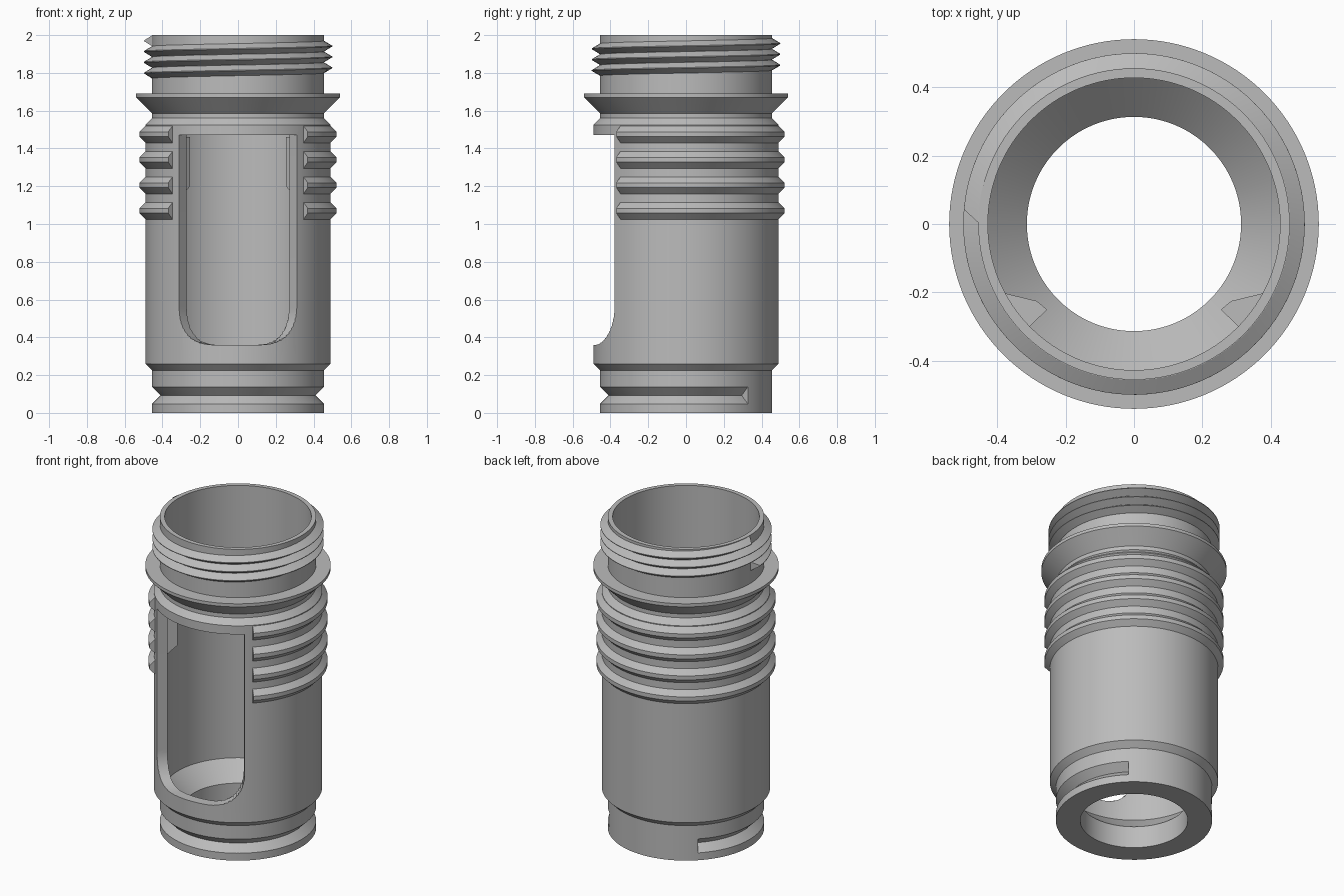
import bpy, bmesh
from math import sin, cos, tan, pi, radians

old = bpy.data.objects.get("Cube")
if old:
    bpy.data.objects.remove(old, do_unlink=True)

GREY = (0.5, 0.5, 0.5, 1)
mat = bpy.data.materials.new("plain grey")
mat.use_nodes = True
mat.diffuse_color = GREY
mat.node_tree.nodes["Principled BSDF"].inputs["Base Color"].default_value = GREY


def make(name, bm):
    bmesh.ops.recalc_face_normals(bm, faces=bm.faces)
    mesh = bpy.data.meshes.new(name)
    bm.to_mesh(mesh)
    bm.free()
    mesh.materials.append(mat)
    ob = bpy.data.objects.new(name, mesh)
    bpy.context.collection.objects.link(ob)
    return ob


def bridge(bm, rings, closed):
    """Skin a list of equal vertex rings, joining last to first or capping."""
    n = len(rings[0])
    pairs = list(zip(rings, rings[1:]))
    if closed:
        pairs.append((rings[-1], rings[0]))
    for a, b in pairs:
        for i in range(n):
            k = (i + 1) % n
            bm.faces.new((a[i], a[k], b[k], b[i]))
    if not closed:
        bm.faces.new(rings[0])
        bm.faces.new(rings[-1])


def sweep(name, profile, start=0, end=360, steps=128, rise=0, skew=0):
    """Turn a closed (radius, z) profile about z, optionally as a helix."""
    closed = end - start == 360 and not rise
    bm = bmesh.new()
    base = min(r for r, z in profile)
    rings = []
    for s in range(steps if closed else steps + 1):
        t = s / steps
        ring = []
        for r, z in profile:
            lean = skew * (r - base)
            a = radians(start + lean + (end - start - 2 * lean) * t)
            ring.append(bm.verts.new((r * cos(a), r * sin(a), z + rise * t)))
        rings.append(ring)
    bridge(bm, rings, closed)
    return make(name, bm)


def prism(name, ring_a, ring_b):
    bm = bmesh.new()
    bridge(bm, [[bm.verts.new(p) for p in ring] for ring in (ring_a, ring_b)], False)
    return make(name, bm)


# Hollow body with flange, shoulders and conical floor
body = sweep("body", [
    (0.455, 0), (0.455, 0.225), (0.49, 0.26), (0.49, 1.525), (0.455, 1.56),
    (0.455, 1.585), (0.54, 1.67), (0.54, 1.69), (0.455, 1.69), (0.455, 2),
    (0.427, 2), (0.427, 0.25), (0.313, 0.14), (0.313, 0)])

# Cutter for the V groove near the foot, left out at the back
groove = sweep("groove_cutter", [(0.41, 0.0925), (0.48, 0.0225), (0.48, 0.1625)],
               start=134, end=406, steps=96)

# Cutter for the front window: radial sides, rounded lower corners
edge = tan(radians(39.5))
round_u, round_z = 0.57, 0.2
corner = [(edge - round_u * (1 - cos(i * pi / 24)), 0.36 + round_z * (1 - sin(i * pi / 24)))
          for i in range(13)]
half = [(edge, 1.47)] + corner
outline = half + [(-u, z) for u, z in reversed(half)]
window = prism("window_cutter", *[[(u * d, -d, z) for u, z in outline] for d in (0.12, 0.7)])

for cutter in (groove, window):
    cutter.hide_render = True
    mod = body.modifiers.new("cut", "BOOLEAN")
    mod.operation = "DIFFERENCE"
    mod.solver = "EXACT"
    mod.object = cutter
    bpy.context.view_layer.objects.active = body
    bpy.ops.object.modifier_apply(modifier=mod.name)
    bpy.data.objects.remove(cutter, do_unlink=True)

# Grip ribs, open across the front
for i in range(4):
    z = 1.475 - 0.135 * i
    sweep(f"grip_rib_{i + 1}", [(0.48, z - 0.045), (0.49, z - 0.045), (0.522, z - 0.013),
                                (0.522, z + 0.013), (0.49, z + 0.045), (0.48, z + 0.045)],
          start=-45, end=225, steps=96)

# Three turn screw thread at the mouth
sweep("neck_thread", [(0.45, 1.771), (0.456, 1.771), (0.499, 1.797), (0.499, 1.801),
                      (0.456, 1.827), (0.45, 1.827)],
      start=180, end=1260, steps=288, rise=0.171, skew=100)

# Inner guide tabs beside the window, sloped at the bottom
for side, name in ((1, "left_guide_tab"), (-1, "right_guide_tab")):
    plan = [(0.387, -0.2, 1.13), (0.284, -0.225, 1.2), (0.254, -0.25, 1.2), (0.312, -0.307, 1.13)]
    prism(name, [(side * x, y, z) for x, y, z in plan], [(side * x, y, 1.46) for x, y, z in plan])

# Smooth the round walls and keep the creases
bpy.ops.object.select_all(action="DESELECT")
for ob in bpy.context.collection.objects:
    if ob.type == "MESH" and ob.data.materials and ob.data.materials[0] == mat:
        ob.select_set(True)
        bpy.context.view_layer.objects.active = ob
bpy.ops.object.shade_smooth_by_angle(angle=radians(25))
